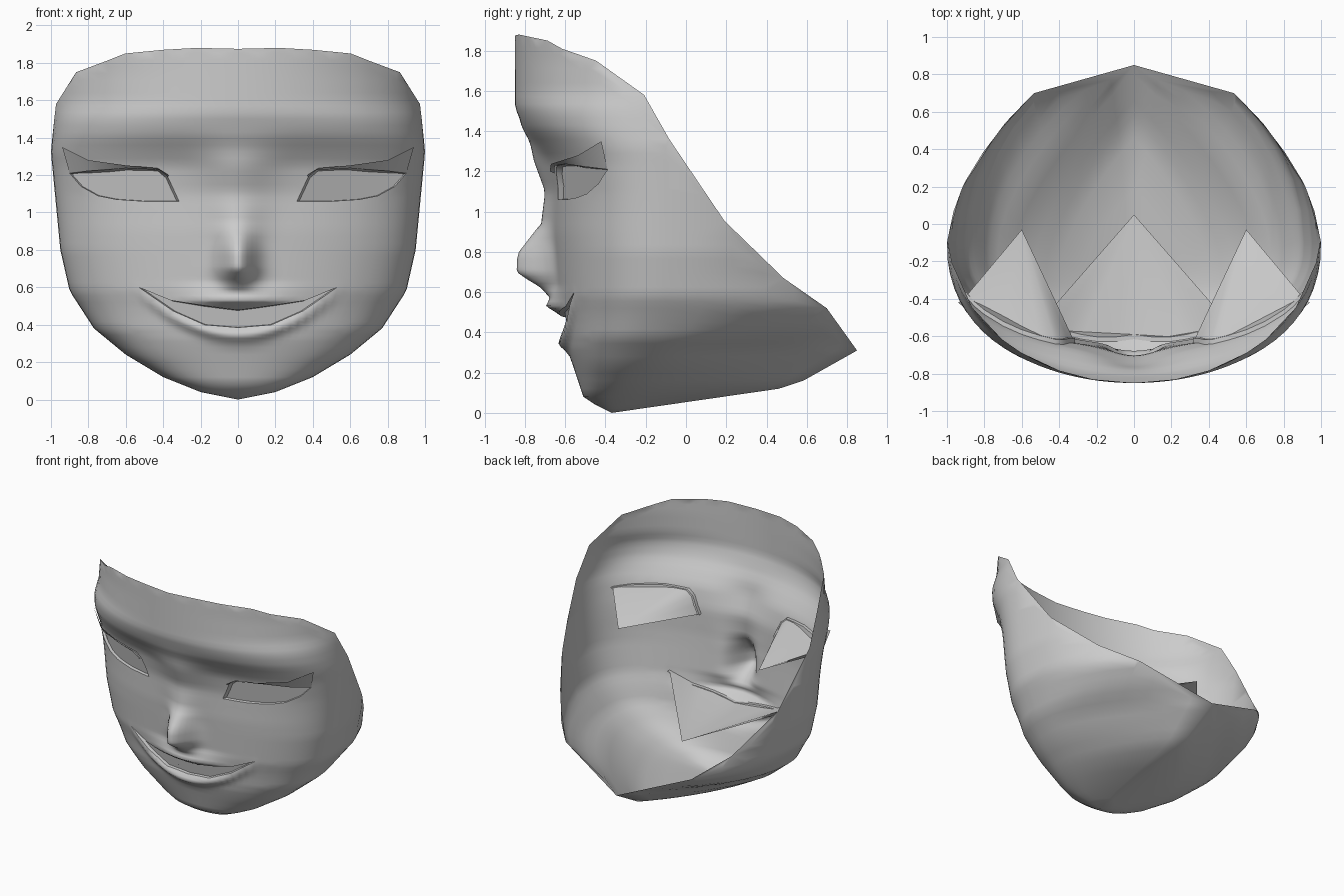
import bpy, bmesh
from math import sin, cos, asin, pi, exp, radians
from mathutils import Vector
from mathutils.geometry import delaunay_2d_cdt

if "Cube" in bpy.data.objects:
    bpy.data.objects.remove(bpy.data.objects["Cube"])


def lerp(table, t):
    """Piecewise linear lookup."""
    for (a, p), (b, q) in zip(table, table[1:]):
        if t <= b:
            return p + (q - p) * max(0, t - a) / (b - a)
    return table[-1][1]


# Horizontal section tables by height: half width, widest y, front y, back y, roundness
WIDTH = [(0, 0), (.04, .2), (.12, .4), (.24, .6), (.38, .77), (.58, .9), (.8, .95), (1.32, 1), (1.58, .98), (1.9, .98)]
MID = [(0, -.37), (.04, -.34), (.13, -.25), (.31, -.15), (.5, -.1), (1.9, -.1)]
FRONT = [(0, -.37), (.04, -.45), (.08, -.51), (.2, -.55), (.32, -.59), (.45, -.61), (.6, -.64), (.9, -.66),
         (1.1, -.66), (1.25, -.69), (1.33, -.74), (1.42, -.81), (1.52, -.85), (1.9, -.85)]
BACK = [(0, -.37), (.13, .53), (.31, .85), (.52, .92), (.67, .86), (1.9, .86)]
NOSE = [(.57, 0), (.6, .04), (.66, .14), (.7, .195), (.79, .185), (.94, .06), (1.1, .04), (1.25, .065), (1.36, .02),
        (1.45, 0)]
ROUND = [(0, .7), (.3, .7), (.6, .83), (1, .83), (1.2, .8), (1.4, .76), (1.5, .8), (1.6, .95), (1.75, 1.02)]
KEEL = [(.31, .6), (.42, .2), (.52, 0), (1.9, 0)]
# Rim height by angle from the front, in degrees
RIM = [(0, 1.875), (13, 1.88), (24, 1.87), (38, 1.85), (46, 1.81), (62, 1.75), (83, 1.58), (91, 1.36),
       (107.6, .955), (127.5, .67), (141.6, .52), (180, .31)]


def surface(t, z):
    """Point on the mask at angle t and height z."""
    w, m = lerp(WIDTH, z), lerp(MID, z)
    x, c = w * sin(t), cos(t)
    if c > 0:
        y = m + (lerp(FRONT, z) - m) * c ** lerp(ROUND, z)
        y -= lerp(NOSE, z) * exp(-(x / (.095 if z < .85 else .095 + (z - .85) * .25)) ** 2)
        # upper lip ledge, then lower lip following the smile
        lip = (z - .48) / .05 if z < .53 else 1 - (z - .53) / .1
        y -= .07 * max(0, lip) * exp(-(x / .25) ** 2)
        if abs(x) < .55:
            y -= .04 * (1 - (x / .55) ** 2) * exp(-((z - .345 - .82 * x * x) / .035) ** 2)
    else:
        k = lerp(KEEL, z)
        y = m + (lerp(BACK, z) - m) * (-c * (1 - k) + k * (1 - abs(sin(t))))
    return Vector((x, y, z))


def angle(x, z):
    return asin(max(-1, min(1, x / lerp(WIDTH, z))))


def front_point(x, z, push=0):
    return surface(angle(x, z), z) - Vector((0, push, 0))


def densify(loop, n=2):
    out = []
    for (x, z), (a, b) in zip(loop, loop[1:] + loop[:1]):
        out += [(x + (a - x) * i / n, z + (b - z) * i / n) for i in range(n)]
    return out


def inside(p, poly):
    hit = False
    for (x, z), (a, b) in zip(poly, poly[1:] + poly[:1]):
        if (z > p[1]) != (b > p[1]) and p[0] < x + (a - x) * (p[1] - z) / (b - z):
            hit = not hit
    return hit


def seg_dist(p, a, b):
    p, a, b = Vector(p), Vector(a), Vector(b)
    d = b - a
    k = max(0, min(1, (p - a).dot(d) / max(d.length_squared, 1e-9)))
    return (p - a - d * k).length


def make_object(name, verts, faces, smooth=60):
    me = bpy.data.meshes.new(name)
    bm = bmesh.new()
    vs = [bm.verts.new(v) for v in verts]
    for f in faces:
        bm.faces.new([vs[i] for i in f])
    bmesh.ops.delete(bm, geom=[v for v in bm.verts if not v.link_faces], context='VERTS')
    bmesh.ops.remove_doubles(bm, verts=bm.verts, dist=.0005)
    bm.to_mesh(me)
    bm.free()
    ob = bpy.data.objects.new(name, me)
    bpy.context.collection.objects.link(ob)
    bpy.ops.object.select_all(action='DESELECT')
    ob.select_set(True)
    bpy.context.view_layer.objects.active = ob
    bpy.ops.object.shade_smooth_by_angle(angle=radians(smooth))
    return ob


# Eye and mouth openings in front view
eye = [(.315, 1.06), (.5, 1.06), (.65, 1.07), (.75, 1.09), (.84, 1.14), (.9, 1.21), (.8, 1.222), (.6, 1.237),
       (.42, 1.228), (.375, 1.19)]
half = [(0, .385), (.18, .4), (.35, .475), (.53, .6), (.36, .53), (.2, .505), (0, .478)]
mouth = half + [(-x, z) for x, z in half[-2:0:-1]]
openings = [densify(eye), [(-x, z) for x, z in densify(eye)][::-1], densify(mouth)]
holes = [[(angle(x, z), z) for x, z in loop] for loop in openings]

# Mask shell: constrained triangulation of the unrolled surface
pts, edges = [], []
for hole in holes:
    k, n = len(pts), len(hole)
    pts += hole
    edges += [(k + i, k + (i + 1) % n) for i in range(n)]
# rim and the front crease of the upper lip
rim = [(-radians(a), z) for a, z in RIM[:0:-1]] + [(radians(a), z) for a, z in RIM]
crease = [(angle(x * .07, .532), .532) for x in range(-5, 6)]
for line in (rim, crease):
    k = len(pts)
    pts += line
    edges += [(k + i, k + i + 1) for i in range(len(line) - 1)]
segments = [(pts[a], pts[b]) for a, b in edges]

degs = [i * 1.5 for i in range(12)] + list(range(18, 46, 3)) + list(range(50, 90, 5)) + list(range(90, 181, 10))
degs = sorted(set(degs + [-d for d in degs]))
heights = [0, .02, .04, .08, .12, .16, .2, .24, .28] + [.31 + .0175 * i for i in range(24)]
heights += [.73 + .035 * i for i in range(34)]
for row, z in enumerate(heights):
    for d in degs:
        p = (radians(d), z)
        if abs(d) > 45 and .31 < z < .73 and row % 2 == 0:
            continue
        if z > lerp(RIM, abs(d)) or any(inside(p, h) for h in holes):
            continue
        if all(seg_dist(p, a, b) > .01 for a, b in segments):
            pts.append(p)

cv, _, cf = delaunay_2d_cdt([Vector(p) for p in pts], edges, [], 0, 1e-5)[:3]
faces = []
for f in cf:
    c = sum((cv[i] for i in f), Vector((0, 0))) / len(f)
    if c.y < lerp(RIM, abs(c.x) * 180 / pi) and not any(inside(c, h) for h in holes):
        faces.append(list(f))
make_object("mask_shell", [surface(v.x, v.y) for v in cv], faces, 75)

# Eyes and mouth filling: short rim wall, front cap, and a back drawn to one point
tips = [("eye_right", (.6, -.03, 1.1)), ("eye_left", (-.6, -.03, 1.1)), ("mouth_inside", (0, .05, .42))]
for (name, tip), loop in zip(tips, openings):
    n = len(loop)
    ring = [front_point(x, z) for x, z in loop]
    inner = [v + Vector((0, .025, 0)) for v in ring]
    steps = [(i, (i + 1) % n) for i in range(n)]
    make_object(name + "_pocket", ring + [Vector(tip)], [(a, b, n) for a, b in steps], 40)
    make_object(name + "_cap", ring + inner, [(a, b, n + b, n + a) for a, b in steps] + [tuple(range(n, 2 * n))], 50)

# Winged upper lids
upper = [(.37, 1.2), (.43, 1.237), (.6, 1.252), (.8, 1.28)]
lower = [(.375, 1.19), (.42, 1.228), (.6, 1.237), (.8, 1.222)]
for side, name in ((1, "upper_lid_right"), (-1, "upper_lid_left")):
    a = [front_point(x, z, .03) for x, z in upper] + [Vector((.94, -.42, 1.35))]
    b = [front_point(x, z, .01) for x, z in lower] + [Vector((.9, -.39, 1.21))]
    verts = [Vector((v.x * side, v.y, v.z)) for v in a + b]
    make_object(name, verts, [(i, i + 5, i + 6, i + 1)[::side] for i in range(4)], 40)
